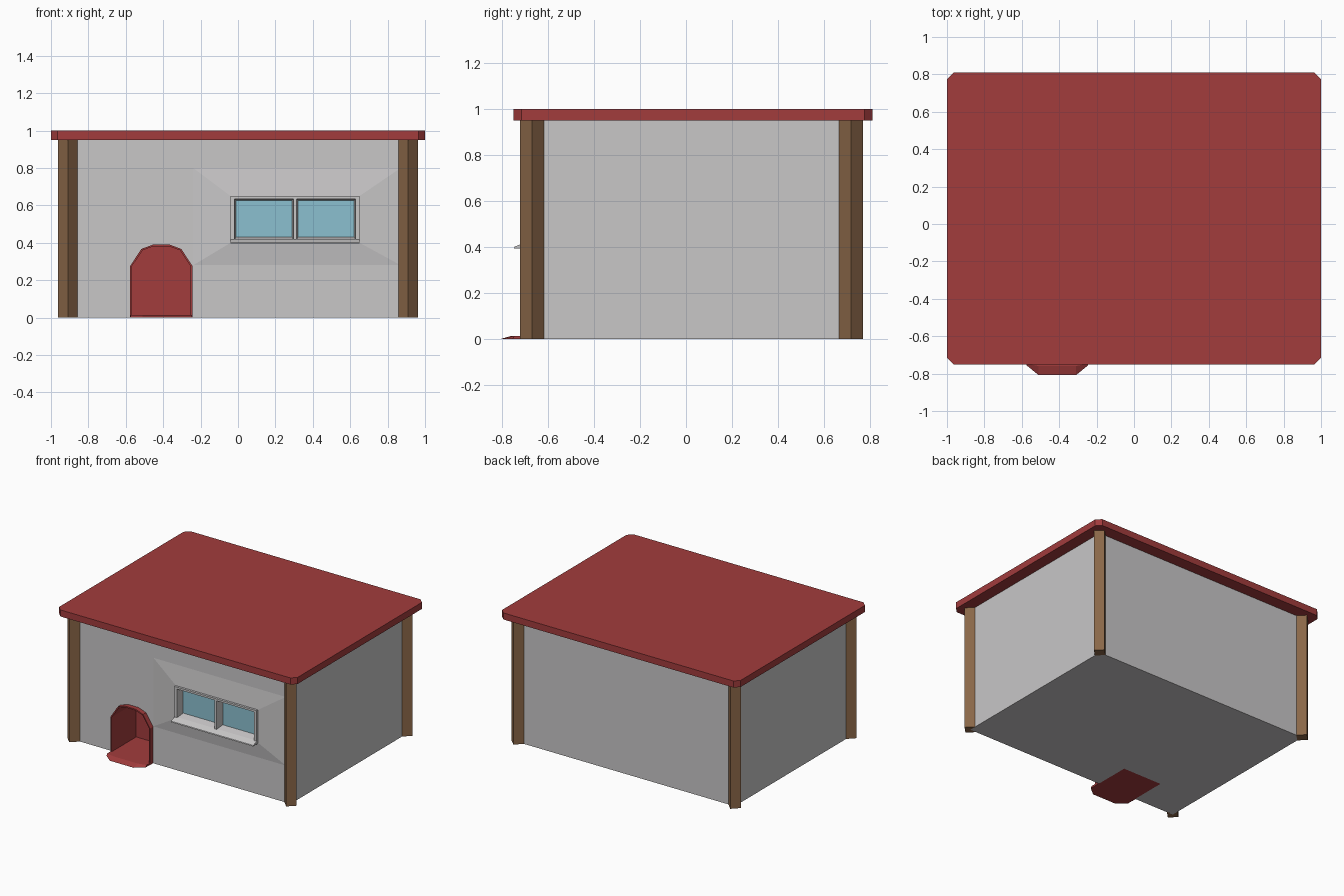
import bpy, bmesh, math

if "Cube" in bpy.data.objects:
    bpy.data.objects.remove(bpy.data.objects["Cube"])


def mat(name, r, g, b):
    m = bpy.data.materials.new(name)
    m.diffuse_color = (r, g, b, 1)
    m.use_nodes = True
    m.node_tree.nodes["Principled BSDF"].inputs["Base Color"].default_value = m.diffuse_color
    return m


RED = mat("roof red", 0.36, 0.045, 0.046)
GREY = mat("wall grey", 0.58, 0.57, 0.575)
WOOD = mat("post brown", 0.255, 0.135, 0.065)
BLUE = mat("glass blue", 0.26, 0.53, 0.63)


def loft(name, loops, material, cap_start=True, cap_end=True):
    """Skin a series of closed loops that have equal point counts."""
    bm = bmesh.new()
    rings = [[bm.verts.new(p) for p in loop] for loop in loops]
    n = len(rings[0])
    for a, b in zip(rings, rings[1:]):
        for i in range(n):
            j = (i + 1) % n
            bm.faces.new((a[i], a[j], b[j], b[i]))
    if cap_start:
        bm.faces.new(rings[0][::-1])
    if cap_end:
        bm.faces.new(rings[-1])
    bmesh.ops.recalc_face_normals(bm, faces=bm.faces)
    me = bpy.data.meshes.new(name)
    bm.to_mesh(me)
    bm.free()
    me.materials.append(material)
    ob = bpy.data.objects.new(name, me)
    bpy.context.collection.objects.link(ob)
    return ob


def flip(ob):
    ob.data.flip_normals()


def rect(x0, x1, z0, z1, y):
    return [(x0, y, z0), (x1, y, z0), (x1, y, z1), (x0, y, z1)]


def box(name, x0, x1, y0, y1, z0, z1, material):
    return loft(name, [rect(x0, x1, z0, z1, y0), rect(x0, x1, z0, z1, y1)], material)


def cut(ob, cutter):
    m = ob.modifiers.new("cut", 'BOOLEAN')
    m.operation = 'DIFFERENCE'
    m.solver = 'EXACT'
    m.object = cutter
    bpy.context.view_layer.objects.active = ob
    bpy.ops.object.modifier_apply(modifier=m.name)
    bpy.data.objects.remove(cutter)


FRONT, BACK, SIDE = -0.67, 0.717, 0.91

# roof slab with clipped corners
c, y0, y1 = 0.035, -0.75, 0.81
plan = [(-1, y0 + c), (-1 + c, y0), (1 - c, y0), (1, y0 + c),
        (1, y1 - c), (1 - c, y1), (-1 + c, y1), (-1, y1 - c)]
loft("roof", [[(x, y, z) for x, y in plan] for z in (0.95, 1.0)], RED)

# four diamond corner posts
for sx, side in ((-1, "left"), (1, "right")):
    for y, end in ((FRONT, "front"), (BACK, "back")):
        ring = [(sx * SIDE + 0.052 * math.cos(a * math.pi / 2),
                 y + 0.052 * math.sin(a * math.pi / 2)) for a in range(4)]
        loft(f"{end}_{side}_post", [[(px, py, z) for px, py in ring] for z in (0, 0.96)], WOOD)


# arched doorway outline, grown by g, with its bottom at zb
def arch(y, g, zb):
    half = [(0.157 + g, zb), (0.157 + g, 0.275), (0.1 + g * 0.7, 0.36 + g * 0.7), (0.045, 0.38 + g)]
    pts = half + [(-x, z) for x, z in reversed(half)]
    return [(-0.41 + x, y, z) for x, z in pts]


# walls, with doorway and window cut out
walls = box("walls", -SIDE, SIDE, FRONT, BACK, 0, 0.955, GREY)
cut(walls, loft("door_cutter", [arch(-0.8, 0.006, -0.1), arch(-0.40, 0.006, -0.1)], GREY))
cut(walls, box("window_cutter", -0.03, 0.64, -0.8, -0.60, 0.41, 0.64, GREY))

# red doorway lining with a thin rim, open to the front
lining = loft("doorway", [arch(-0.66, 0.01, 0), arch(-0.705, 0.01, 0), arch(-0.705, 0, 0.013),
                          arch(-0.41, 0, 0.013)], RED, cap_start=False)
if max(lining.data.polygons, key=lambda p: p.center.y).normal.y > 0:
    flip(lining)
# floor closing the cut under the doorway
box("doorway_base", -0.573, -0.247, -0.70, -0.40, 0, 0.012, RED)

# sloped door step
step = [(-0.575, -0.70), (-0.575, -0.755), (-0.51, -0.808), (-0.31, -0.808), (-0.245, -0.755), (-0.245, -0.70)]
loft("door_step", [[(x, y, 0) for x, y in step],
                   [(x, max(y, -0.745), 0.014) if abs(x + 0.41) > 0.11 else (x, -0.76, 0.014)
                    for x, y in step]], RED)

# slight swell of the wall around the window
swell = loft("window_swell", [rect(-0.24, 0.87, 0.28, 0.80, FRONT - 0.0005),
                              rect(-0.04, 0.65, 0.40, 0.65, FRONT - 0.018)], GREY, False, False)
if swell.data.polygons[0].normal.y > 0:
    flip(swell)

# window frame bars and mullion
FY = -0.705
for name, x0, x1, z0, z1 in (("left", -0.04, -0.018, 0.40, 0.65), ("right", 0.628, 0.65, 0.40, 0.65),
                             ("bottom", -0.018, 0.628, 0.40, 0.418), ("top", -0.018, 0.628, 0.635, 0.65),
                             ("middle", 0.296, 0.314, 0.418, 0.635)):
    box(f"window_{name}_bar", x0, x1, FY, -0.61, z0, z1, GREY)

# panes: tapered reveal and recessed glass
for name, x0, x1 in (("left", -0.018, 0.296), ("right", 0.314, 0.628)):
    reveal = loft(f"{name}_reveal", [rect(x0, x1, 0.418, 0.635, FY + 0.004),
                                     rect(x0 + 0.008, x1 - 0.008, 0.432, 0.625, -0.64)], GREY, False, False)
    if reveal.data.polygons[0].normal.z < 0:
        flip(reveal)
    box(f"{name}_glass", x0, x1, -0.642, -0.634, 0.418, 0.635, BLUE)

# sloped window sill
sill = [(-0.70, 0.395), (-0.748, 0.395), (-0.745, 0.402), (-0.70, 0.42)]
loft("window_sill", [[(x, y, z) for y, z in sill] for x in (-0.04, 0.65)], GREY)
